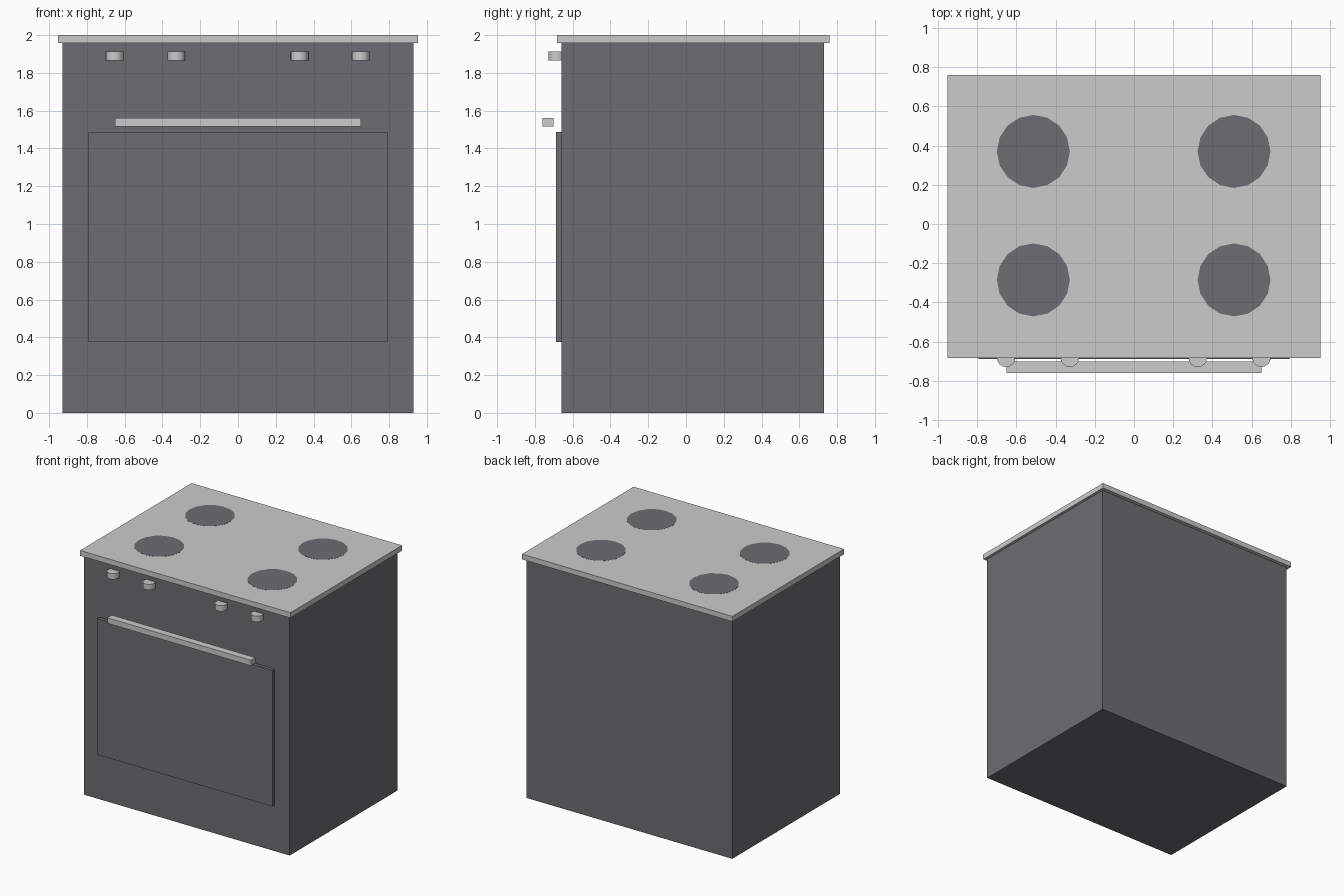
import bpy

if "Cube" in bpy.data.objects:
    bpy.data.objects.remove(bpy.data.objects["Cube"])


def material(name, color):
    m = bpy.data.materials.new(name)
    m.diffuse_color = (*color, 1)
    m.use_nodes = True
    m.node_tree.nodes["Principled BSDF"].inputs["Base Color"].default_value = m.diffuse_color
    return m


dark = material("dark_enamel", (0.155, 0.153, 0.168))
light = material("light_metal", (0.65, 0.655, 0.66))


def box(name, x, y, z, mat):
    """Box spanning -x..x and the given y and z ranges."""
    bpy.ops.mesh.primitive_cube_add(size=1, location=(0, sum(y) / 2, sum(z) / 2))
    ob = bpy.context.object
    ob.name = name
    ob.scale = (2 * x, y[1] - y[0], z[1] - z[0])
    bpy.ops.object.transform_apply(location=False, rotation=False, scale=True)
    ob.data.materials.append(mat)
    return ob


def disc(name, r, x, y, z, mat, sides=16):
    """Upright cylinder spanning the given z range."""
    bpy.ops.mesh.primitive_cylinder_add(vertices=sides, radius=r, depth=z[1] - z[0],
                                        location=(x, y, sum(z) / 2))
    ob = bpy.context.object
    ob.name = name
    ob.data.materials.append(mat)
    return ob


# Cabinet, cooktop, oven door and floating handle bar
box("oven_body", 0.93, (-0.66, 0.73), (0, 1.96), dark)
box("cooktop", 0.952, (-0.682, 0.76), (1.957, 2.0), light)
box("oven_door", 0.792, (-0.688, -0.655), (0.375, 1.488), dark)
box("door_handle", 0.65, (-0.76, -0.702), (1.515, 1.56), light)

# Four burners, almost flush with the cooktop
for x in (-0.513, 0.51):
    for y in (-0.285, 0.37):
        disc("burner", 0.186, x, y, (1.965, 2.001), dark)

# Row of control knobs, half sunk in the front
for x in (-0.652, -0.327, 0.325, 0.65):
    knob = disc("control_knob", 0.047, x, -0.682, (1.865, 1.912), light)
    bpy.ops.object.shade_smooth_by_angle()
